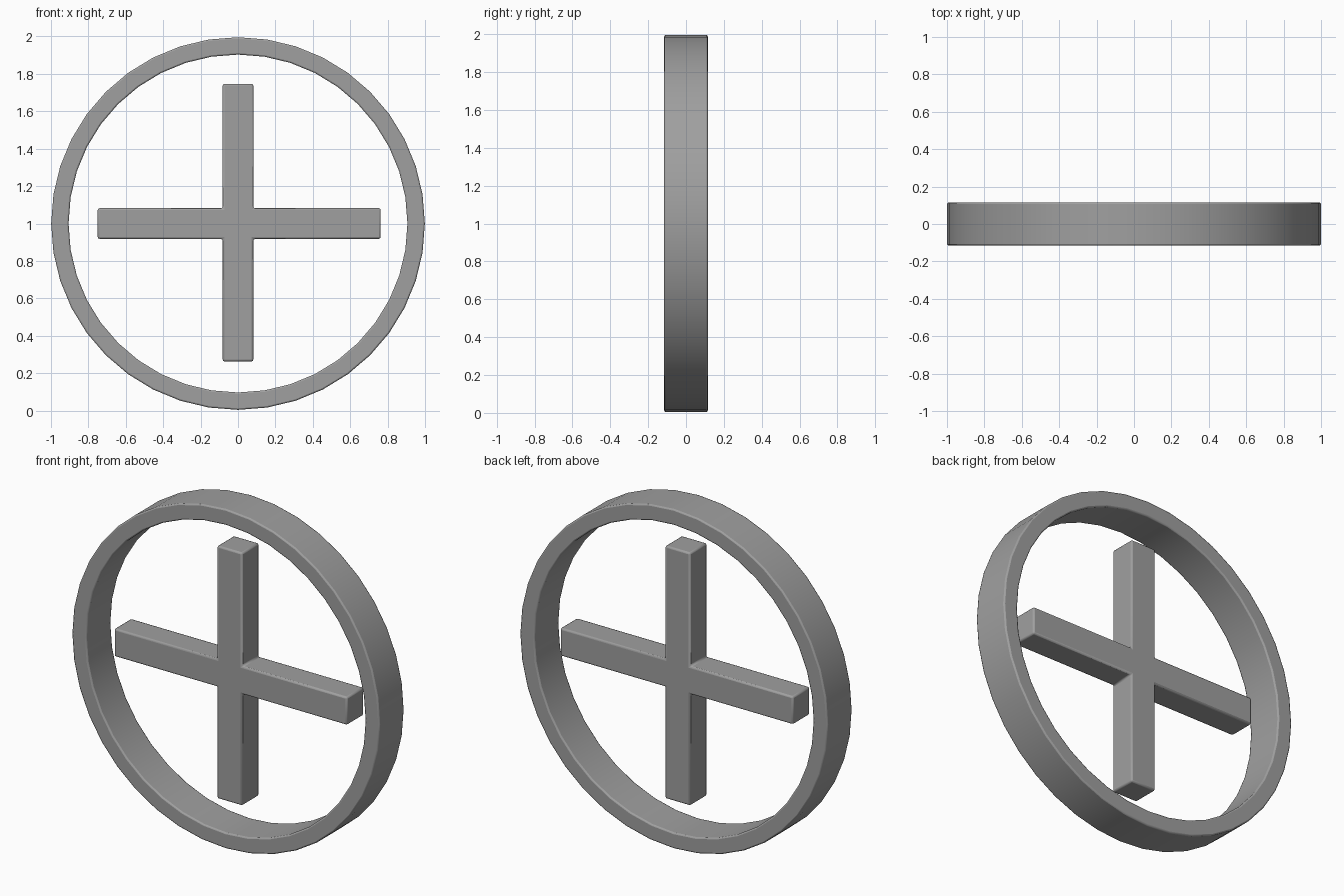
import bpy, bmesh, math

if "Cube" in bpy.data.objects:
    bpy.data.objects.remove(bpy.data.objects["Cube"])

grey = bpy.data.materials.new("mid_grey")
grey.diffuse_color = (0.35, 0.35, 0.35, 1)
grey.use_nodes = True
grey.node_tree.nodes["Principled BSDF"].inputs["Base Color"].default_value = grey.diffuse_color


def finish(name, bm, bevel, segments):
    """Turn a bmesh into a smooth-shaded object with softened edges."""
    bmesh.ops.recalc_face_normals(bm, faces=bm.faces)
    mesh = bpy.data.meshes.new(name)
    bm.to_mesh(mesh)
    bm.free()
    mesh.materials.append(grey)
    obj = bpy.data.objects.new(name, mesh)
    bpy.context.collection.objects.link(obj)
    mod = obj.modifiers.new("soft_edges", 'BEVEL')
    mod.width = bevel
    mod.segments = segments
    mod.limit_method = 'ANGLE'
    mod.angle_limit = math.radians(40)
    bpy.ops.object.select_all(action='DESELECT')
    obj.select_set(True)
    bpy.context.view_layer.objects.active = obj
    bpy.ops.object.shade_smooth_by_angle(angle=math.radians(40))
    return obj


# Outer ring: rectangular section swept around the y axis
SIDES = 40
section = [(0.999, -0.115), (0.999, 0.115), (0.906, 0.115), (0.906, -0.115)]
bm = bmesh.new()
loops = []
for i in range(SIDES):
    a = 2 * math.pi * i / SIDES
    loops.append([bm.verts.new((r * math.cos(a), y, 1 + 0.997 * r * math.sin(a)))
                  for r, y in section])
for i in range(SIDES):
    p, q = loops[i], loops[(i + 1) % SIDES]
    for j in range(4):
        k = (j + 1) % 4
        bm.faces.new((p[j], p[k], q[k], q[j]))
finish("ring", bm, 0.008, 2)

# Floating cross: plus-shaped outline extruded through its depth
H, DEPTH = 0.082, 0.158
LEFT, RIGHT, BOTTOM, TOP = -0.75, 0.763, -0.737, 0.747
outline = [(-H, BOTTOM), (H, BOTTOM), (H, -H), (RIGHT, -H), (RIGHT, H), (H, H),
           (H, TOP), (-H, TOP), (-H, H), (LEFT, H), (LEFT, -H), (-H, -H)]
bm = bmesh.new()
face = bm.faces.new([bm.verts.new((x, -DEPTH / 2, 1 + z)) for x, z in outline])
ext = bmesh.ops.extrude_face_region(bm, geom=[face])
bmesh.ops.translate(bm, vec=(0, DEPTH, 0),
                    verts=[v for v in ext["geom"] if isinstance(v, bmesh.types.BMVert)])
finish("cross", bm, 0.01, 2)
